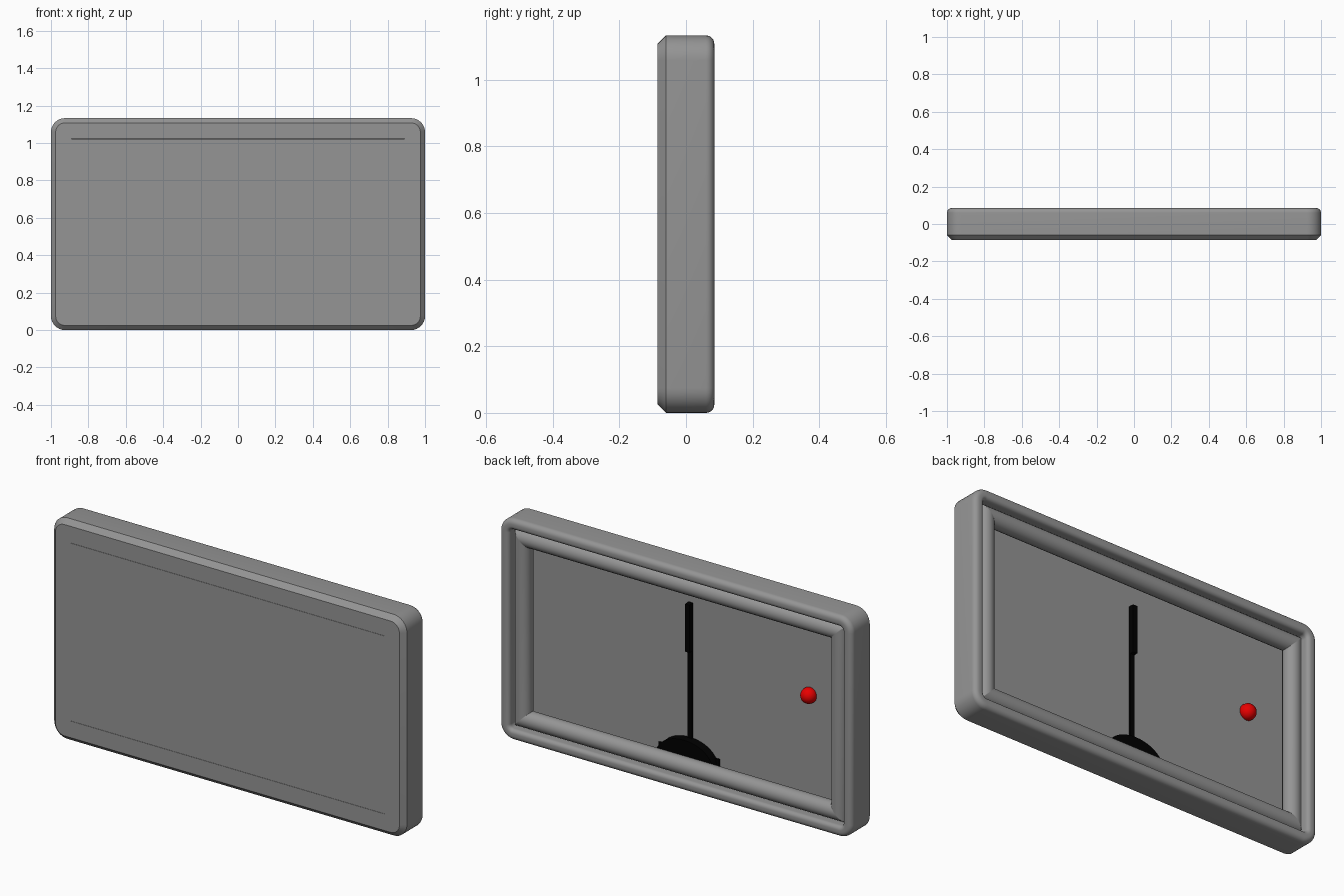
import bpy, bmesh, math

W, H = 2.0, 1.133          # outer width and height
CZ = H / 2
PANEL_BACK = -0.03         # depth of the panel's rear face

cube = bpy.data.objects.get("Cube")
if cube:
    bpy.data.objects.remove(cube, do_unlink=True)


def material(name, rgb):
    m = bpy.data.materials.new(name)
    m.use_nodes = True
    m.diffuse_color = (*rgb, 1)
    m.node_tree.nodes["Principled BSDF"].inputs["Base Color"].default_value = (*rgb, 1)
    return m


grey = material("casing grey", (0.3, 0.3, 0.3))
black = material("matte black", (0.0, 0.0, 0.0))
red = material("bright red", (0.8, 0.0, 0.0))


def finish(bm, name, mat, smooth=True):
    bmesh.ops.recalc_face_normals(bm, faces=bm.faces)
    mesh = bpy.data.meshes.new(name)
    bm.to_mesh(mesh)
    bm.free()
    mesh.materials.append(mat)
    obj = bpy.data.objects.new(name, mesh)
    bpy.context.collection.objects.link(obj)
    if smooth:
        bpy.ops.object.select_all(action='DESELECT')
        obj.select_set(True)
        bpy.context.view_layer.objects.active = obj
        bpy.ops.object.shade_smooth_by_angle(angle=math.radians(30))
    return obj


def arc(cx, cy, r, start, end, steps=6):
    angles = [math.radians(start + (end - start) * i / steps) for i in range(steps + 1)]
    return [(cx + r * math.cos(a), cy + r * math.sin(a)) for a in angles]


def rounded_ring(margin, radius, steps=8):
    """Rounded rectangle inset by margin, as (x, z) points."""
    hx, hz = W / 2 - margin - radius, H / 2 - margin - radius
    points = []
    for i, (sx, sz) in enumerate([(1, 1), (-1, 1), (-1, -1), (1, -1)]):
        points += arc(sx * hx, CZ + sz * hz, radius, 90 * i, 90 * i + 90, steps)
    return points


def plate(points, y0, y1, name, mat):
    """Extrude an (x, z) outline between two depths."""
    bm = bmesh.new()
    a = [bm.verts.new((x, y0, z)) for x, z in points]
    b = [bm.verts.new((x, y1, z)) for x, z in points]
    bm.faces.new(a)
    bm.faces.new(b)
    for i in range(len(a)):
        j = (i + 1) % len(a)
        bm.faces.new((a[i], a[j], b[j], b[i]))
    return finish(bm, name, mat, False)


def rectangle(x, z0, z1, half):
    return [(x - half, z0), (x + half, z0), (x + half, z1), (x - half, z1)]


# Frame: one (margin, depth) profile carried round the rounded rectangle,
# with a rounded outer rim and a half-round bead inside it
profile = [(0.11, -0.085), (0.025, -0.085), (0, -0.06)]
profile += arc(0.025, 0.06, 0.025, 180, 90)
profile += arc(0.035, 0.065, 0.02, 90, 0)
profile += [(0.055, 0.03)]
profile += arc(0.103, 0.03, 0.043, 180, -90, 16)
profile += [(0.103, -0.034), (0.11, -0.034)]

bm = bmesh.new()
rings = []
for margin, y in profile:
    ring = rounded_ring(margin, max(0.075 - margin, 0.002))
    rings.append([bm.verts.new((x, y, z)) for x, z in ring])
for k, ring in enumerate(rings):
    nxt = rings[(k + 1) % len(rings)]
    for i in range(len(ring)):
        j = (i + 1) % len(ring)
        bm.faces.new((ring[i], ring[j], nxt[j], nxt[i]))
finish(bm, "frame", grey)

# Flush front panel, set in the frame with a hairline seam
plate(rectangle(0, 0.111, H - 0.111, W / 2 - 0.111), -0.085, PANEL_BACK, "panel", grey)

# Black stand on the back: thin upright, deeper tip, thick domed base, thin foot
Y0 = PANEL_BACK - 0.001
plate(rectangle(-0.007, 0.17, 0.7, 0.012), Y0, PANEL_BACK + 0.01, "upright", black)
plate(rectangle(-0.007, 0.67, 0.915, 0.012), Y0, PANEL_BACK + 0.03, "upright_tip", black)
dome = [(0.16 * x, 0.115 + 0.108 * z) for x, z in arc(0, 0, 1, 0, 180, 24)]
plate(dome, Y0, PANEL_BACK + 0.045, "base", black)
plate(rectangle(0, 0.11, 0.155, 0.172), Y0, PANEL_BACK + 0.008, "foot", black)

# Red ball set into the back of the panel
bm = bmesh.new()
bmesh.ops.create_uvsphere(bm, u_segments=20, v_segments=12, radius=0.04)
bmesh.ops.translate(bm, verts=bm.verts, vec=(-0.682, -0.02, 0.622))
finish(bm, "red_ball", red)
